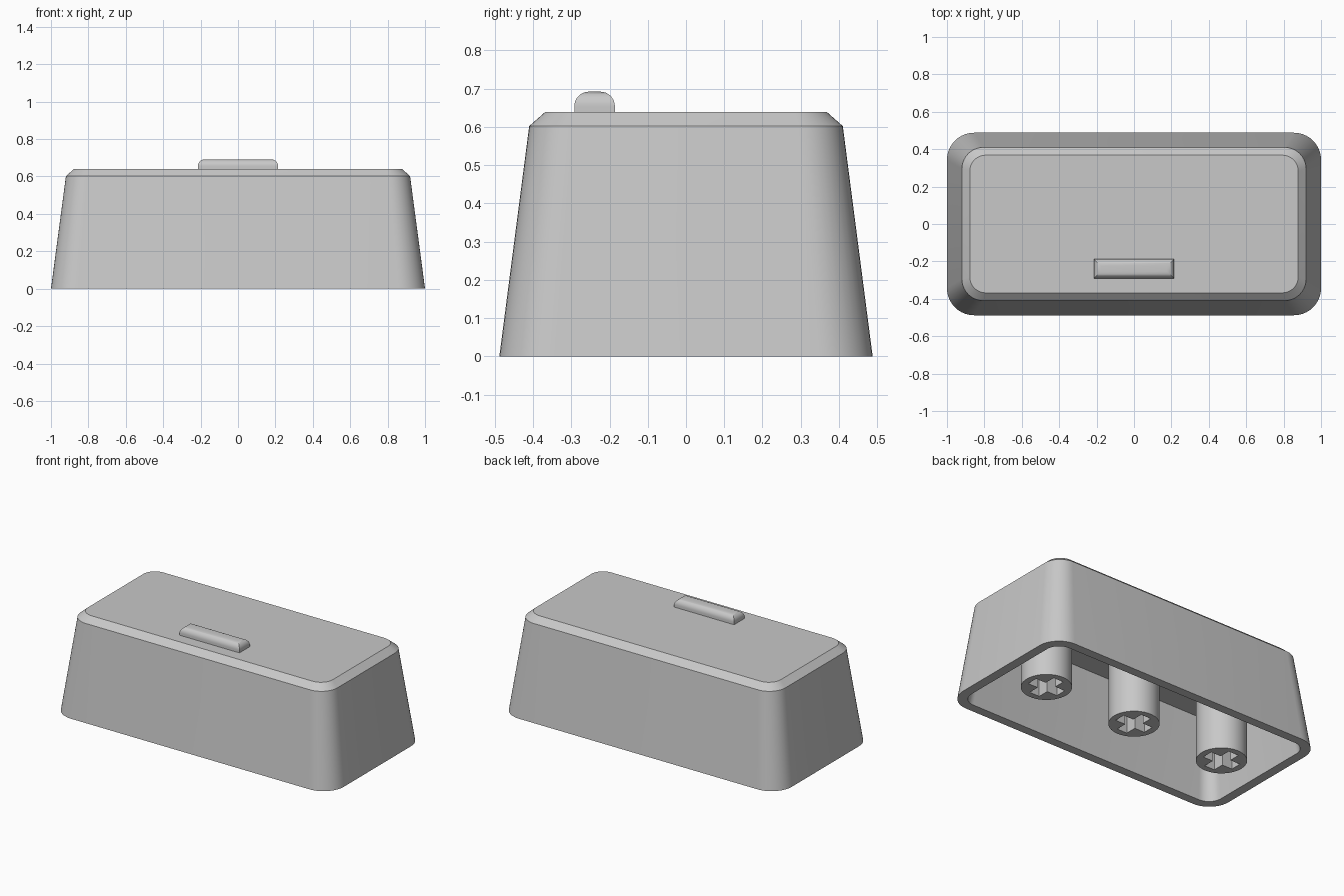
import bpy, bmesh, math

if "Cube" in bpy.data.objects:
    bpy.data.objects.remove(bpy.data.objects["Cube"])

grey = bpy.data.materials.new("light grey plastic")
grey.diffuse_color = (0.58, 0.58, 0.58, 1)
grey.use_nodes = True
grey.node_tree.nodes["Principled BSDF"].inputs["Base Color"].default_value = grey.diffuse_color


def rounded_rect(hx, hy, r, seg=10):
    """Outline of a rectangle with rounded corners, counter-clockwise."""
    pts = []
    for i, (sx, sy) in enumerate([(1, 1), (-1, 1), (-1, -1), (1, -1)]):
        for k in range(seg + 1):
            a = math.radians(90) * (i + k / seg)
            pts.append((sx * (hx - r) + r * math.cos(a), sy * (hy - r) + r * math.sin(a)))
    return pts


def loft(name, rings, start_cap=True, loc=(0, 0, 0)):
    """Skin a stack of (outline, z) rings and cap the ends."""
    bm = bmesh.new()
    loops = [[bm.verts.new((x, y, z)) for x, y in pts] for pts, z in rings]
    for a, b in zip(loops, loops[1:]):
        for i in range(len(a)):
            j = (i + 1) % len(a)
            bm.faces.new((a[i], a[j], b[j], b[i]))
    bm.faces.new(loops[-1])
    if start_cap:
        bm.faces.new(loops[0][::-1])
    bmesh.ops.recalc_face_normals(bm, faces=bm.faces)
    me = bpy.data.meshes.new(name)
    bm.to_mesh(me)
    bm.free()
    me.materials.append(grey)
    ob = bpy.data.objects.new(name, me)
    ob.location = loc
    bpy.context.collection.objects.link(ob)
    bpy.ops.object.select_all(action='DESELECT')
    ob.select_set(True)
    bpy.context.view_layer.objects.active = ob
    bpy.ops.object.shade_smooth_by_angle(angle=math.radians(30))
    return ob


# Hollow tapered cap: ceiling, inner wall, rim, outer wall, chamfer, top
loft("cap_shell", [
    (rounded_rect(0.872, 0.362, 0.07), 0.50),
    (rounded_rect(0.94, 0.43, 0.09), 0.0),
    (rounded_rect(1.0, 0.488, 0.145), 0.0),
    (rounded_rect(0.92, 0.41, 0.115), 0.602),
    (rounded_rect(0.878, 0.368, 0.085), 0.639),
])

# Raised finger bar with rounded upper edges and mitred corners
R = 0.038
bar = [(0.0, 0.63)]
for k in range(9):
    a = math.radians(90) * k / 8
    bar.append((R * (1 - math.cos(a)), 0.692 - R + R * math.sin(a)))
loft("homing_bar", [
    ([(sx * (0.215 - d), sy * (0.053 - d)) for sx, sy in [(1, 1), (-1, 1), (-1, -1), (1, -1)]], z)
    for d, z in bar], loc=(0, -0.239, 0))

# Round stems under the ceiling, each with a cross-shaped socket
A, W = 0.108, 0.036
cross = [(A, -W), (A, W), (W, W), (W, A), (-W, A), (-W, W),
         (-A, W), (-A, -W), (-W, -W), (-W, -A), (W, -A), (W, -W)]
circle = [(0.148 * math.cos(math.tau * i / 48), 0.148 * math.sin(math.tau * i / 48)) for i in range(48)]
for label, x in (("left", -0.66), ("middle", 0.0), ("right", 0.66)):
    stem = loft(label + "_stem", [(circle, 0.0), (circle, 0.52)], loc=(x, 0, 0))
    cutter = loft(label + "_socket_cutter", [(cross, -0.05), (cross, 0.21)], loc=(x, 0, 0))
    cutter.hide_render = True
    cutter.hide_set(True)
    mod = stem.modifiers.new("socket", 'BOOLEAN')
    mod.operation = 'DIFFERENCE'
    mod.solver = 'EXACT'
    mod.object = cutter
